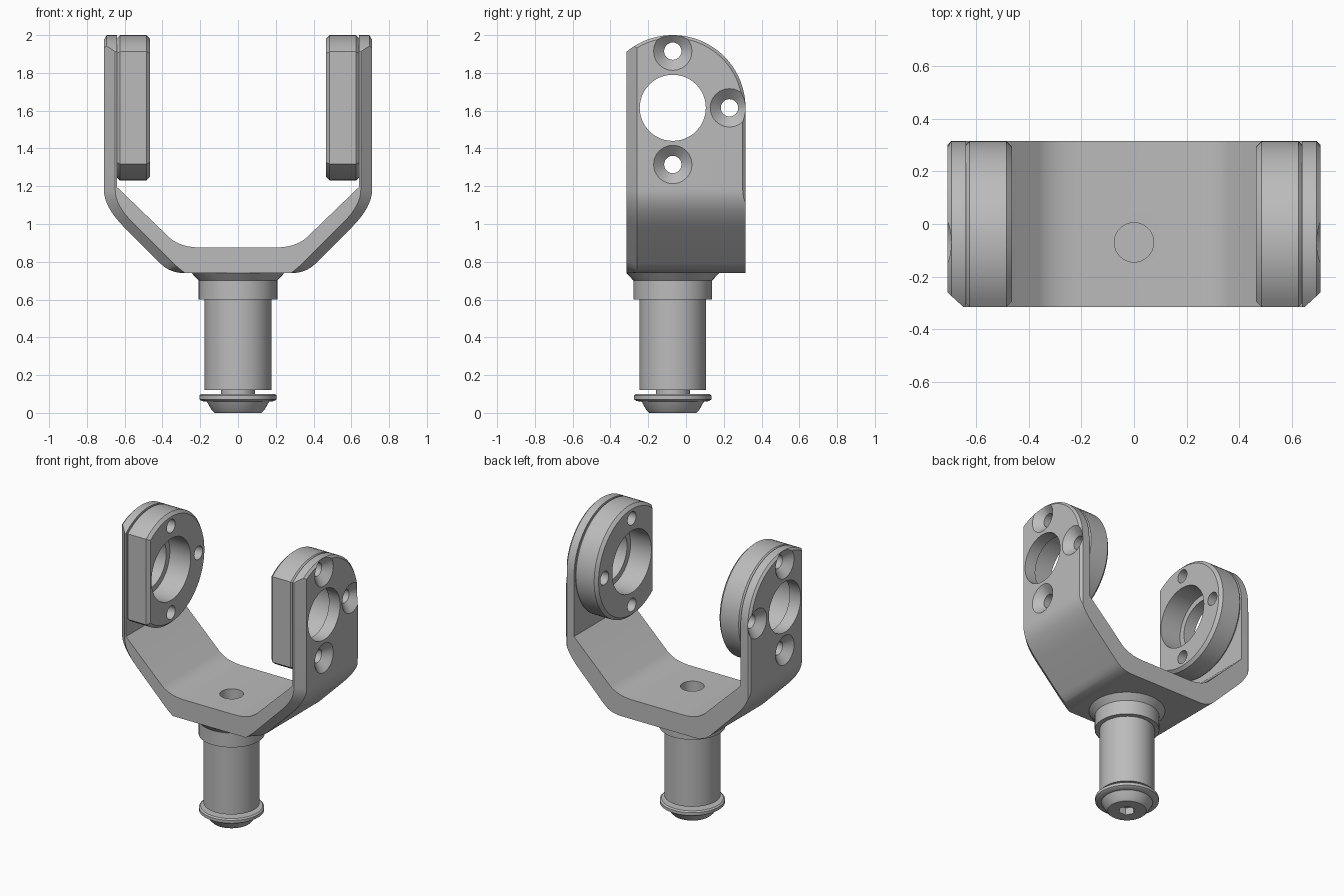
import bpy, bmesh, math
from mathutils import Vector

if "Cube" in bpy.data.objects:
    bpy.data.objects.remove(bpy.data.objects["Cube"], do_unlink=True)

steel = bpy.data.materials.new("grey metal")
steel.use_nodes = True
GREY = (0.5, 0.5, 0.5, 1)
steel.diffuse_color = GREY
steel.node_tree.nodes["Principled BSDF"].inputs["Base Color"].default_value = GREY

AXIS_Y, PIVOT_Z = -0.07, 1.615     # stem axis and bore centre
HALF, RADIUS = 0.315, 0.385        # half depth of the fork, arm end radius


def loft(bm, sections):
    """Closed solid through equal-length point loops."""
    rings = [[bm.verts.new(p) for p in s] for s in sections]
    n = len(rings[0])
    for a, b in zip(rings, rings[1:]):
        for i in range(n):
            j = (i + 1) % n
            bm.faces.new((a[i], a[j], b[j], b[i]))
    bm.faces.new(rings[0])
    bm.faces.new(rings[-1])


def lathe(bm, profile, centre, axis, n=48):
    """Turn (distance, radius) pairs about the x or z axis."""
    sections = []
    for d, r in profile:
        ring = []
        for i in range(n):
            a = math.tau * i / n
            c, s = r * math.cos(a), r * math.sin(a)
            offset = (d, c, s) if axis == "x" else (c, s, d)
            ring.append(Vector(centre) + Vector(offset))
        sections.append(ring)
    loft(bm, sections)


def finish(name, bm):
    bmesh.ops.recalc_face_normals(bm, faces=bm.faces[:])
    mesh = bpy.data.meshes.new(name)
    bm.to_mesh(mesh)
    bm.free()
    mesh.materials.append(steel)
    ob = bpy.data.objects.new(name, mesh)
    bpy.context.collection.objects.link(ob)
    return ob


def activate(ob):
    bpy.ops.object.select_all(action="DESELECT")
    ob.select_set(True)
    bpy.context.view_layer.objects.active = ob


def boolean(ob, cutter, operation="DIFFERENCE"):
    activate(ob)
    mod = ob.modifiers.new("cut", "BOOLEAN")
    mod.operation, mod.solver, mod.object = operation, "EXACT", cutter
    bpy.ops.object.modifier_apply(modifier=mod.name)


def smooth(ob):
    activate(ob)
    bpy.ops.object.shade_smooth_by_angle(angle=math.radians(30))


def bend(a, b, c, n=8):
    """Quadratic curve from a to c, pulled towards b."""
    a, b, c = Vector(a), Vector(b), Vector(c)
    ts = [i / n for i in range(n + 1)]
    return [a * (1 - t) ** 2 + b * 2 * t * (1 - t) + c * t * t for t in ts]


def arm_arc(x, inset, start=None, n=48):
    """Arc round the bore, cut by the flat front."""
    r, front = RADIUS - inset, -HALF + inset
    end = math.acos((front - AXIS_Y) / r)
    start = -end if start is None else start
    angles = [start + (end - start) * i / n for i in range(n + 1)]
    return [(x, AXIS_Y + r * math.cos(a), PIVOT_Z + r * math.sin(a)) for a in angles]


# Fork: bent strap with a wide chamfer along its front outer edge
outer = bend((.28, .74), (.36, .74), (.41, .79)) + bend((.6, .98), (.71, 1.09), (.71, 1.18))
outer.append(Vector((.71, 2.05)))
front = bend((.28, .74), (.32, .77), (.36, .81)) + bend((.56, 1.01), (.65, 1.1), (.65, 1.18))
front.append(Vector((.65, 2.05)))
inner = bend((.19, .875), (.3, .875), (.36, .925))
inner += [Vector((.64, 1.195)), Vector((.64, 2.05))]


def strap(half_outline, y):
    side = half_outline + inner[::-1]
    left = [(-p.x, y, p.y) for p in reversed(half_outline)]
    right = [(p.x, y, p.y) for p in half_outline]
    inside = [(p.x, y, p.y) for p in inner[::-1]] + [(-p.x, y, p.y) for p in inner]
    return left + right + inside


bm = bmesh.new()
loft(bm, [strap(front, -HALF), strap(outer, -0.26), strap(outer, HALF)])
fork = finish("fork", bm)

# Rounded side outline that trims the arm ends
bm = bmesh.new()
trim = []
for x, inset in ((-.715, .02), (-.695, 0), (.695, 0), (.715, .02)):
    ends = [(x, -HALF + inset, .5), (x, HALF - inset, .5)]
    trim.append(ends + arm_arc(x, inset, start=0))
loft(bm, trim)
trimmer = finish("trim_cutter", bm)
boolean(fork, trimmer, "INTERSECT")

# Bores and countersunk screw holes, both sides
bm = bmesh.new()
for side in (1, -1):
    bore = [(.4, .215), (.625, .215), (.625, .175), (.75, .175)]
    lathe(bm, [(side * d, r) for d, r in bore], (0, AXIS_Y, PIVOT_Z), "x")
    screw = [(.4, .046), (.66, .046), (.72, .113)]
    for dy, dz in ((0, .3), (.3, 0), (0, -.3)):
        lathe(bm, [(side * d, r) for d, r in screw],
              (0, AXIS_Y + dy, PIVOT_Z + dz), "x", 24)
drill = finish("hole_cutter", bm)
boolean(fork, drill)

bm = bmesh.new()
lathe(bm, [(.6, .075), (1, .075)], (0, AXIS_Y, 0), "z", 32)
base_drill = finish("base_hole_cutter", bm)
boolean(fork, base_drill)
smooth(fork)

# Round pads with a flat front inside each arm
for name, side in (("left_pad", 1), ("right_pad", -1)):
    bm = bmesh.new()
    loft(bm, [arm_arc(side * x, inset) for x, inset in
              ((.465, .02), (.485, 0), (.625, 0), (.64, .015))])
    pad = finish(name, bm)
    boolean(pad, drill)
    smooth(pad)

# Stem with flared collar and a blind hole at the top
bm = bmesh.new()
lathe(bm, [(.5, .075), (.74, .075), (.74, .245), (.7, .208), (.6, .208),
           (.6, .177), (.12, .177), (.12, .05)], (0, AXIS_Y, 0), "z")
smooth(finish("stem", bm))

# Flanged bolt under the stem, with a hexagonal socket
bm = bmesh.new()
lathe(bm, [(.13, .09), (.1, .09), (.1, .195), (.092, .205), (.072, .205),
           (.062, .19), (.06, .165), (.015, .14), (0, .125)], (0, AXIS_Y, 0), "z")
bolt = finish("bolt", bm)
bm = bmesh.new()
lathe(bm, [(-.05, .055), (.05, .055)], (0, AXIS_Y, 0), "z", 6)
socket = finish("socket_cutter", bm)
boolean(bolt, socket)
smooth(bolt)

for helper in (trimmer, drill, base_drill, socket):
    bpy.data.objects.remove(helper, do_unlink=True)
